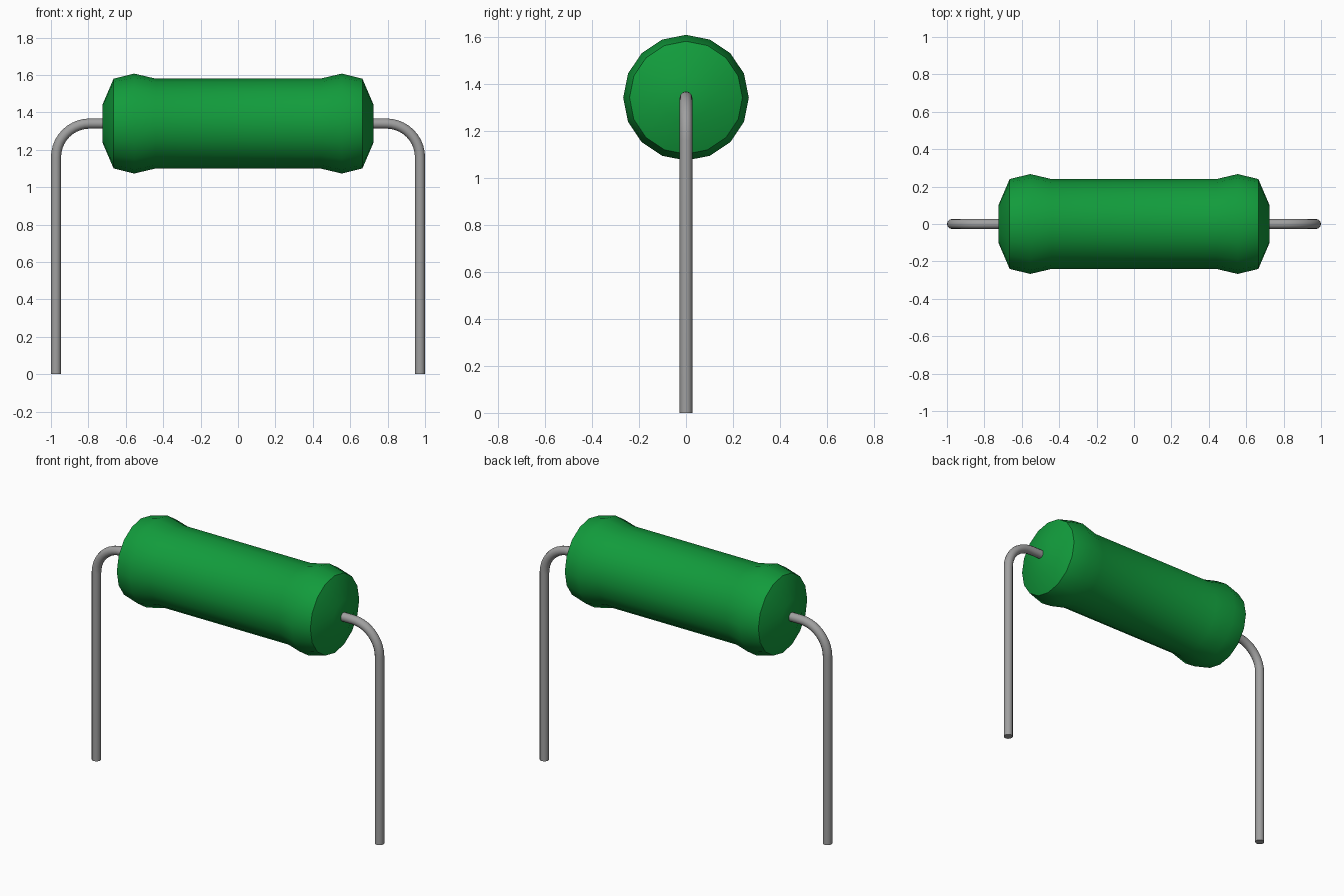
import bpy, bmesh
from math import sin, cos, pi, radians
from mathutils import Vector

if "Cube" in bpy.data.objects:
    bpy.data.objects.remove(bpy.data.objects["Cube"], do_unlink=True)


def material(name, rgb, roughness):
    mat = bpy.data.materials.new(name)
    mat.use_nodes = True
    mat.diffuse_color = (*rgb, 1)
    bsdf = mat.node_tree.nodes["Principled BSDF"]
    bsdf.inputs["Base Color"].default_value = (*rgb, 1)
    bsdf.inputs["Roughness"].default_value = roughness
    return mat


def tube(name, rings, sides, mat):
    """Skin rings of (centre, tangent, radius) lying along a path in the xz plane."""
    bm = bmesh.new()
    side = Vector((0, 1, 0))
    loops = []
    for centre, tangent, radius in rings:
        up = tangent.cross(side)
        angles = [2 * pi * i / sides for i in range(sides)]
        loops.append([bm.verts.new(centre + radius * (up * cos(a) + side * sin(a)))
                      for a in angles])
    for a, b in zip(loops, loops[1:]):
        for i in range(sides):
            j = (i + 1) % sides
            bm.faces.new((a[i], a[j], b[j], b[i]))
    bm.faces.new(loops[0])
    bm.faces.new(loops[-1])
    bmesh.ops.recalc_face_normals(bm, faces=bm.faces)
    mesh = bpy.data.meshes.new(name)
    bm.to_mesh(mesh)
    bm.free()
    mesh.materials.append(mat)
    obj = bpy.data.objects.new(name, mesh)
    bpy.context.collection.objects.link(obj)
    bpy.ops.object.select_all(action="DESELECT")
    obj.select_set(True)
    bpy.context.view_layer.objects.active = obj
    bpy.ops.object.shade_smooth_by_angle(angle=radians(40))
    return obj


green = material("green coating", (0.006, 0.33, 0.045), 0.5)
grey = material("grey metal", (0.35, 0.35, 0.35), 0.4)

AXIS_Z = 1.34
WIRE_R = 0.027
LEG_X = 1 - WIRE_R
BEND_R = 0.18

# Body: symmetric profile with flared collars and chamfered ends
half = [(0.725, 0.1), (0.665, 0.24), (0.555, 0.267), (0.44, 0.24)]
profile = [(-x, r) for x, r in half] + [(x, r) for x, r in reversed(half)]
along = Vector((1, 0, 0))
tube("resistor_body", [(Vector((x, 0, AXIS_Z)), along, r) for x, r in profile], 16, green)

# Leads: straight out of the body, a quarter bend, then straight down
for name, s in (("left_lead", 1), ("right_lead", -1)):
    rings = [(Vector((s * 0.7, 0, AXIS_Z)), Vector((s, 0, 0)), WIRE_R)]
    steps = 10
    for i in range(steps + 1):
        a = pi / 2 * i / steps
        centre = Vector((s * (LEG_X - BEND_R + BEND_R * sin(a)), 0,
                         AXIS_Z - BEND_R + BEND_R * cos(a)))
        rings.append((centre, Vector((s * cos(a), 0, -sin(a))), WIRE_R))
    rings.append((Vector((s * LEG_X, 0, 0)), Vector((0, 0, -1)), WIRE_R))
    tube(name, rings, 12, grey)
